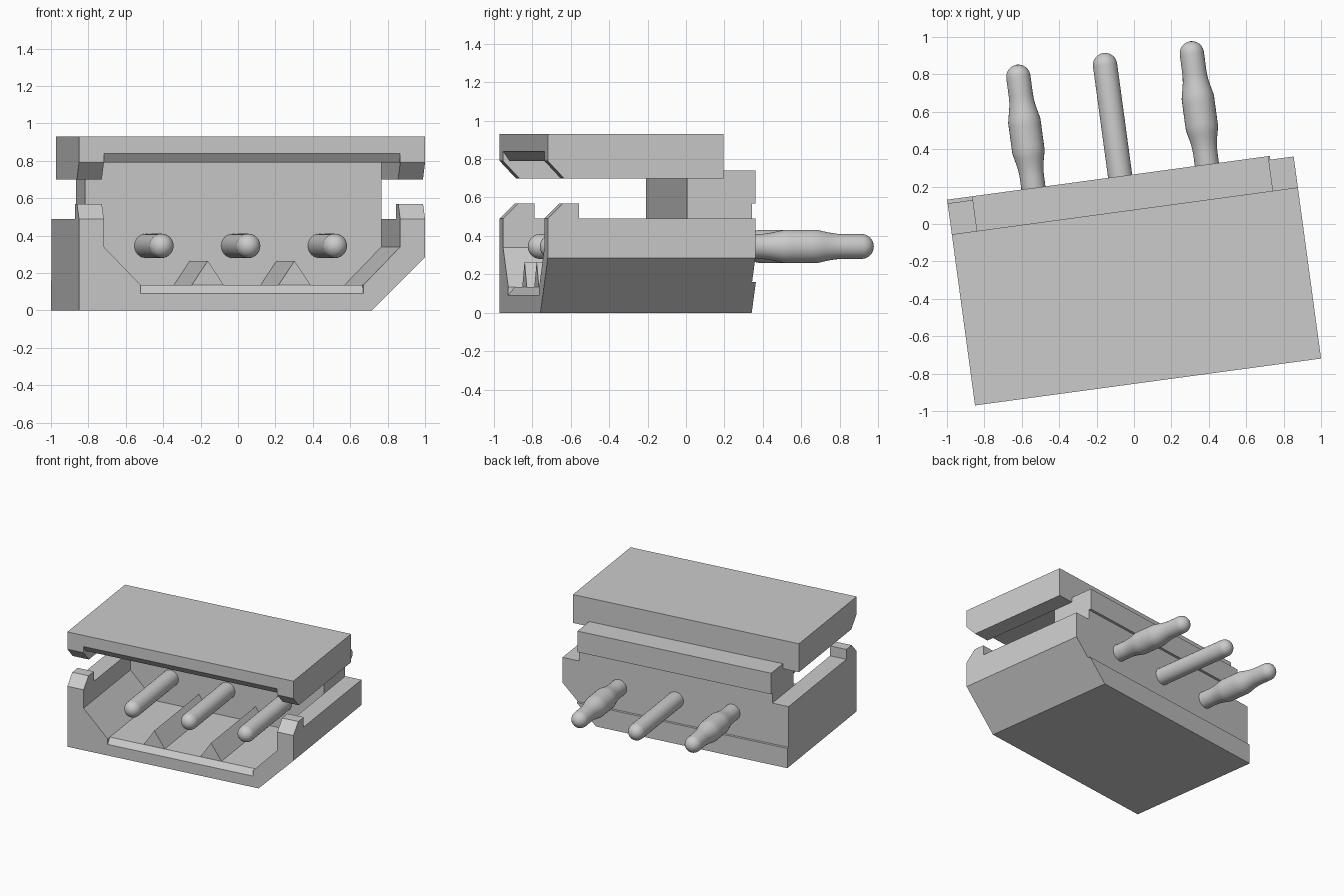
import bpy, bmesh, math
from mathutils import Matrix, Vector

if "Cube" in bpy.data.objects:
    bpy.data.objects.remove(bpy.data.objects["Cube"])

# Local frame: u = width, v = depth, z = up; the finished parts are turned slightly by PLACE
PLACE = Matrix.Translation((-0.85, -0.97, 0)) @ Matrix.Rotation(math.radians(7.72), 4, 'Z')
W, WALL, CAV = 1.867, 0.134, 0.75
IN_L, IN_R = WALL, W - WALL


def finish(name, bm):
    bmesh.ops.recalc_face_normals(bm, faces=bm.faces)
    me = bpy.data.meshes.new(name)
    bm.to_mesh(me)
    bm.free()
    ob = bpy.data.objects.new(name, me)
    bpy.context.collection.objects.link(ob)
    return ob


def prism(name, profile, a, b, axis):
    """Extrude a (u,z) profile along v, or a (v,z) profile along u."""
    bm = bmesh.new()
    pt = (lambda p, t: (p[0], t, p[1])) if axis == 'v' else (lambda p, t: (t, p[0], p[1]))
    rings = [[bm.verts.new(pt(p, t)) for p in profile] for t in (a, b)]
    n = len(profile)
    bm.faces.new(rings[0])
    bm.faces.new(rings[1][::-1])
    for i in range(n):
        j = (i + 1) % n
        bm.faces.new((rings[0][i], rings[1][i], rings[1][j], rings[0][j]))
    return finish(name, bm)


def cut(ob, tool):
    mod = ob.modifiers.new("cut", 'BOOLEAN')
    mod.operation, mod.object, mod.solver = 'DIFFERENCE', tool, 'EXACT'
    bpy.context.view_layer.update()
    me = bpy.data.meshes.new_from_object(ob.evaluated_get(bpy.context.evaluated_depsgraph_get()))
    ob.modifiers.clear()
    ob.data = me
    bpy.data.objects.remove(tool)


# Housing: base section with one chamfered corner, plus the narrower rear neck
body = prism("housing", [(0, 0), (1.58, 0), (W, 0.285), (W, 0.49), (IN_R, 0.49), (IN_R, 0.74),
                         (IN_L, 0.74), (IN_L, 0.49), (0, 0.49)], 0, 1.11, 'v')
# Open cavity with sloped lower corners; also clears the neck in front
cut(body, prism("cavity_cutter", [(0.333, 0.135), (W - 0.333, 0.135), (IN_R, 0.34), (IN_R, 0.49),
                                  (W + 0.1, 0.49), (W + 0.1, 1), (-0.1, 1), (-0.1, 0.49),
                                  (IN_L, 0.49), (IN_L, 0.34)], -0.1, CAV, 'v'))
# Shallow band across the back
cut(body, prism("band_cutter", [(1.09, 0.16), (1.2, 0.16), (1.2, 0.57), (1.09, 0.57)], -0.1, W + 0.1, 'u'))
# Bevelled lip on the front of the floor
cut(body, prism("lip_cutter", [(-0.1, 0.3), (-0.1, 0.09), (0, 0.09), (0.035, 0.135), (0.1, 0.3)],
                0.333, W - 0.333, 'u'))

# Latch tabs on the front of both side walls
for side, a in (("left", 0), ("right", IN_R)):
    prism(f"latch_tab_{side}", [(0, 0.49), (0.165, 0.49), (0.165, 0.57), (0.08, 0.57)], a, a + WALL, 'u')

# Lid with chamfered side rails and a hollow underside
lid = prism("lid", [(0, 0.93), (0, 0.79), (0.085, 0.70), (0.923, 0.70), (0.923, 0.93)], 0, W, 'u')
cut(lid, prism("hollow_cutter", [(-0.1, 0.6), (-0.1, 0.84), (0, 0.84), (0.035, 0.79), (CAV, 0.79), (CAV, 0.6)],
               IN_L, IN_R, 'u'))

# Two floor ribs between the pins
for i, u in enumerate((W / 2 - 0.234, W / 2 + 0.234)):
    prism(f"floor_rib_{i + 1}", [(u - 0.09, 0.13), (u + 0.09, 0.13), (u, 0.265)], 0.036, CAV + 0.02, 'v')


# Round-ended pins; the outer two swell behind the housing
def pin(name, u, swell, r=0.065, start=0.085, end=1.775, sides=32):
    prof = []
    for i in range(1, 7):
        t = math.radians(15 * i)
        prof.append((start + r * (1 - math.cos(t)), r * math.sin(t)))
    if swell:
        for i in range(17):
            t = i / 16
            prof.append((1.17 + 0.44 * t, r + 0.022 * min(1, 1.5 * math.sin(math.pi * t) ** 2)))
    for i in range(6, 0, -1):
        t = math.radians(15 * i)
        prof.append((end - r * (1 - math.cos(t)), r * math.sin(t)))
    bm = bmesh.new()
    rings = [[bm.verts.new((u + q * math.cos(2 * math.pi * k / sides), v,
                            0.345 + q * math.sin(2 * math.pi * k / sides))) for k in range(sides)]
             for v, q in prof]
    for a, b in zip(rings, rings[1:]):
        for k in range(sides):
            n = (k + 1) % sides
            bm.faces.new((a[k], a[n], b[n], b[k]))
    for ring, tip in ((rings[0], start), (rings[-1], end)):
        c = bm.verts.new((u, tip, 0.345))
        for k in range(sides):
            bm.faces.new((ring[k], ring[(k + 1) % sides], c))
    for f in bm.faces:
        f.smooth = True
    finish(name, bm)


for i in range(3):
    pin(f"pin_{i + 1}", W / 2 + (i - 1) * 0.468, i != 1)

# Turn everything into its final position
for ob in bpy.context.collection.objects:
    ob.data.transform(PLACE)
